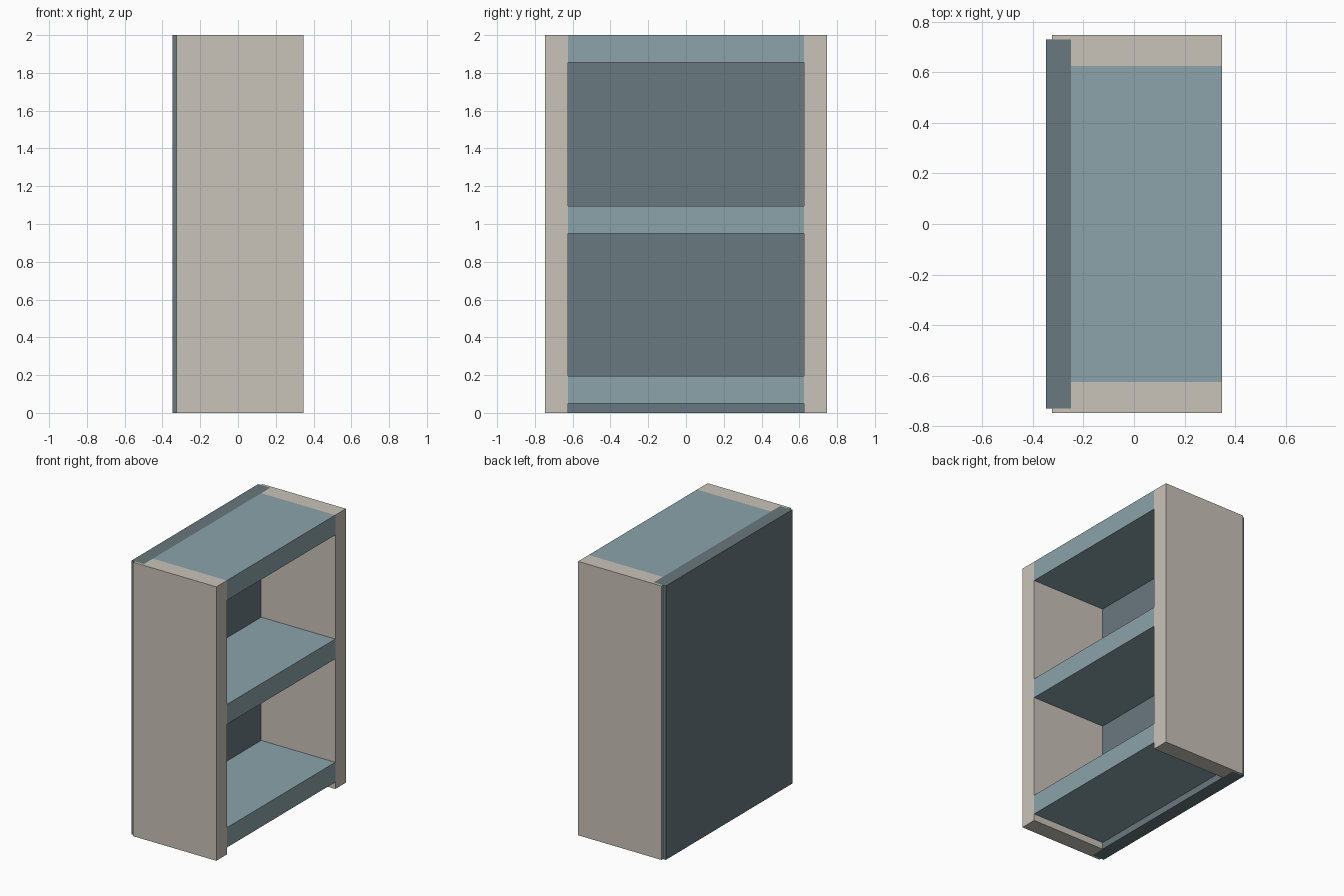
import bpy
import bmesh

cube = bpy.data.objects.get("Cube")
if cube:
    bpy.data.objects.remove(cube, do_unlink=True)


def material(name, rgb):
    mat = bpy.data.materials.new(name)
    mat.use_nodes = True
    mat.diffuse_color = (*rgb, 1)
    mat.node_tree.nodes["Principled BSDF"].inputs["Base Color"].default_value = (*rgb, 1)
    return mat


def extrude_plan(name, plan, bottom, top, mat):
    """Raise a flat plan outline into a solid board."""
    bm = bmesh.new()
    face = bm.faces.new([bm.verts.new((x, y, bottom)) for x, y in plan])
    raised = bmesh.ops.extrude_face_region(bm, geom=[face])["geom"]
    verts = [v for v in raised if isinstance(v, bmesh.types.BMVert)]
    bmesh.ops.translate(bm, verts=verts, vec=(0, 0, top - bottom))
    bmesh.ops.recalc_face_normals(bm, faces=bm.faces)
    mesh = bpy.data.meshes.new(name)
    bm.to_mesh(mesh)
    bm.free()
    mesh.materials.append(mat)
    obj = bpy.data.objects.new(name, mesh)
    bpy.context.collection.objects.link(obj)
    return obj


def rectangle(x0, x1, y):
    return [(x0, -y), (x1, -y), (x1, y), (x0, y)]


beige = material("warm beige", (0.584, 0.552, 0.485))
blue = material("dusty blue", (0.258, 0.366, 0.402))
slate = material("dark slate", (0.141, 0.188, 0.209))

HEIGHT = 2.0
BACK, REBATE, INNER, FRONT = -0.348, -0.325, -0.25, 0.348
OUTER_Y, SLOT_Y, INNER_Y = 0.747, 0.73, 0.625

# Side panels, rebated at the rear to take the back board
for side, sign in (("left", 1), ("right", -1)):
    plan = [(REBATE, OUTER_Y), (REBATE, SLOT_Y), (INNER, SLOT_Y),
            (INNER, INNER_Y), (FRONT, INNER_Y), (FRONT, OUTER_Y)]
    extrude_plan(side + "_side_panel", [(x, sign * y) for x, y in plan], 0, HEIGHT, beige)

# Back board
extrude_plan("back_board", rectangle(BACK, INNER, SLOT_Y), 0, HEIGHT, slate)

# Shelves between the sides
for name, bottom in (("bottom_shelf", 0.05), ("middle_shelf", 0.95), ("top_shelf", 1.855)):
    extrude_plan(name, rectangle(INNER, FRONT, INNER_Y), bottom, bottom + 0.145, blue)
